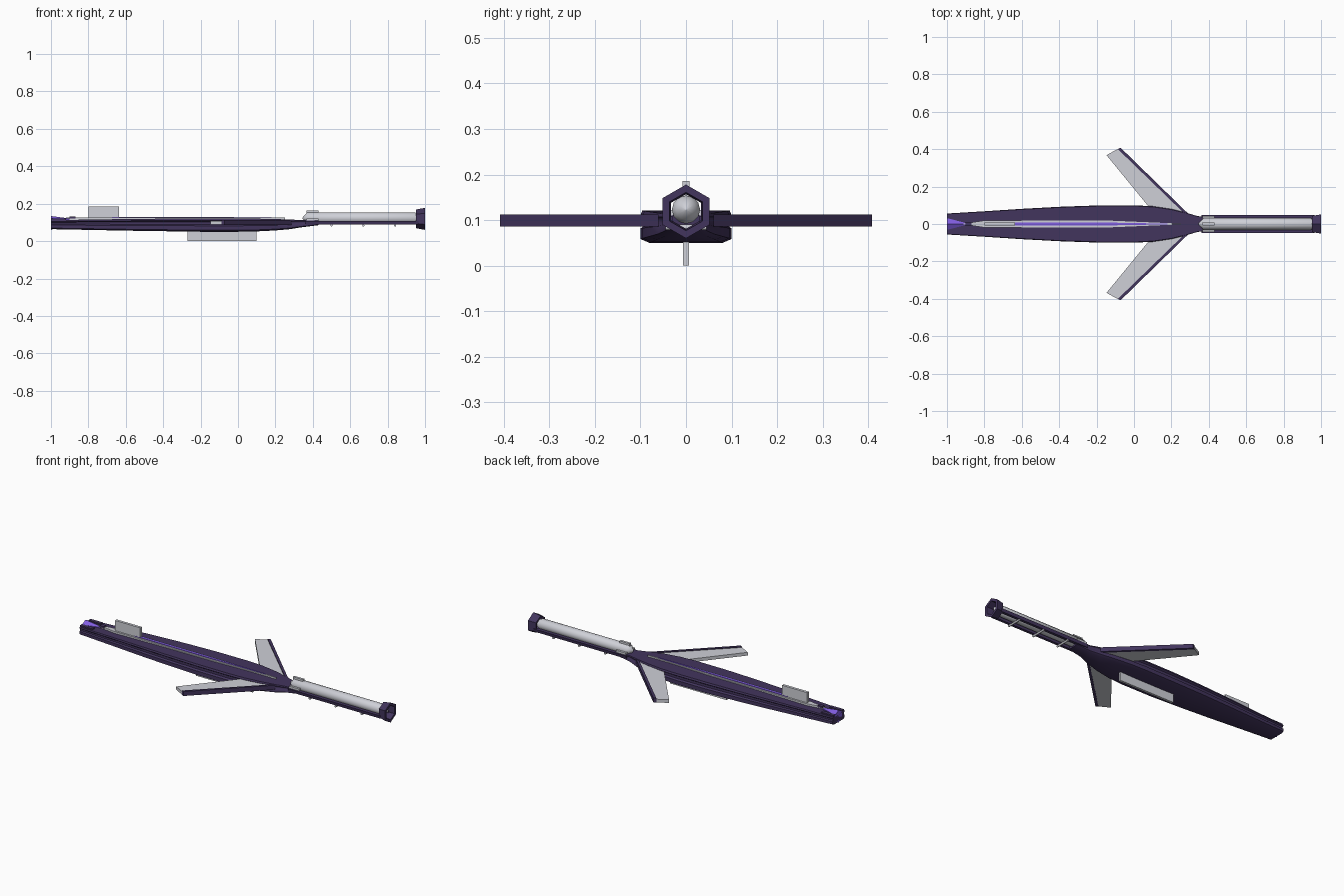
import bpy, math
from mathutils import Vector

if "Cube" in bpy.data.objects:
    bpy.data.objects.remove(bpy.data.objects["Cube"])


def mat(name, col):
    m = bpy.data.materials.new(name)
    m.diffuse_color = (*col, 1)
    m.use_nodes = True
    m.node_tree.nodes["Principled BSDF"].inputs["Base Color"].default_value = m.diffuse_color
    return m


DARK = mat("dark_violet", (0.055, 0.035, 0.11))
GLOW = mat("bright_violet", (0.22, 0.11, 0.75))
PALE = mat("pale_metal", (0.62, 0.63, 0.68))


def mesh(name, verts, faces, material, smooth=False):
    me = bpy.data.meshes.new(name)
    me.from_pydata(verts, [], faces)
    me.materials.append(material)
    ob = bpy.data.objects.new(name, me)
    bpy.context.collection.objects.link(ob)
    bpy.ops.object.select_all(action='DESELECT')
    bpy.context.view_layer.objects.active = ob
    ob.select_set(True)
    bpy.ops.object.mode_set(mode='EDIT')
    bpy.ops.mesh.select_all(action='SELECT')
    bpy.ops.mesh.normals_make_consistent(inside=False)
    bpy.ops.object.mode_set(mode='OBJECT')
    if smooth:
        bpy.ops.object.shade_smooth_by_angle(angle=math.radians(50))
    return ob


def loft(name, rings, material, smooth=False, closed=False):
    """Skin equal-sized rings; cap both ends, or join last to first."""
    n, k = len(rings[0]), len(rings)
    verts = [v for r in rings for v in r]
    faces = [(i * n + j, i * n + (j + 1) % n, (i + 1) % k * n + (j + 1) % n, (i + 1) % k * n + j)
             for i in range(k if closed else k - 1) for j in range(n)]
    if not closed:
        faces += [tuple(range(n)), tuple(range((k - 1) * n, k * n))]
    return mesh(name, verts, faces, material, smooth)


def box(name, x0, x1, y0, y1, z0, z1, material):
    return loft(name, [[(x, y0, z0), (x, y1, z0), (x, y1, z1), (x, y0, z1)] for x in (x0, x1)], material)


def ring(x, r, zc, n, turn=0.0):
    return [(x, r * math.cos(2 * math.pi * i / n + turn), zc + r * math.sin(2 * math.pi * i / n + turn))
            for i in range(n)]


def prism(name, outline, z0, z1, material):
    return loft(name, [[(x, y, z) for x, y in outline] for z in (z0, z1)], material)


# Long blade body: stations of x, half width, bottom, top
stations = [(-1, .056, .064, .112), (-.8, .068, .060, .115), (-.6, .081, .056, .118), (-.4, .092, .053, .12),
            (-.2, .099, .05, .121), (0, .1, .05, .121), (.1, .095, .052, .12), (.2, .08, .057, .118),
            (.28, .06, .064, .115), (.34, .042, .074, .113), (.43, .034, .085, .11)]
# Half section, with a shallow groove along the flank
section = [(.8, 0), (1, .12), (1, .45), (.9, .55), (.9, .75), (1, .85), (.96, 1)]
rings = []
for x, w, b, t in stations:
    half = [(x, w * u, b + (t - b) * v) for u, v in section]
    rings.append(half + [(x, -y, z) for _, y, z in reversed(half)])
loft("blade_body", rings, DARK, smooth=True)


# Raised spine with a bright inlay
def sliver(x0, x1, w):
    return [(x0, 0), (x0 + .12, w), (x1 - .4, w), (x1, .002), (x1, -.002), (x1 - .4, -w), (x0 + .12, -w)]


prism("spine", sliver(-.92, .25, .019), .1, .126, PALE)
prism("spine_inlay", sliver(-.78, .18, .009), .11, .13, GLOW)

# Bright wedge and lugs at the blade tip
loft("tip_wedge", [ring(-1, .037, .097, 6, math.pi / 6), ring(-.9, .006, .115, 6, math.pi / 6)], GLOW)
for s in (-1, 1):
    box("tip_lug", -1, -.92, s * .03, s * .05, .105, .12, DARK)
box("tip_catch", -.9, -.87, -.01, .01, .12, .131, DARK)

# Fins above and below
box("upper_fin", -.8, -.635, -.008, .008, .11, .186, PALE)
box("lower_fin", -.27, .1, -.007, .007, 0, .06, PALE)

# Swept guard wings with a dark leading edge
for s in (-1, 1):
    wing = [(.27, .06), (-.085, .402), (-.147, .368), (.105, .06)]
    edge = [(.285, .06), (-.072, .408), (-.087, .401), (.265, .06)]
    prism("guard_wing", [(x, s * y) for x, y in wing], .088, .107, PALE)
    prism("wing_edge", [(x, s * y) for x, y in edge], .086, .112, DARK)

# Grip rod with pointed ends
Z = .123
loft("grip_rod", [ring(x, r, Z, 12) for x, r in
                  ((.345, .003), (.37, .031), (.945, .031), (.965, .022), (.985, .001))], PALE, smooth=True)

# Rails beneath the grip, joined by rungs
for s in (-1, 1):
    loft("grip_rail", [[(x, s * .028, .09), (x, s * .044, .09), (x, s * .048, .108), (x, s * .028, .108)]
                       for x in (.36, .965)], DARK)
for x in (.5, .67, .84):
    loft("rung", [[(x + .006 * math.cos(a * math.pi / 4), y, .084 + .006 * math.sin(a * math.pi / 4))
                   for a in range(8)] for y in (-.045, .045)], PALE, smooth=True)

# Clips around the front of the grip
box("top_clip", .365, .43, -.007, .007, .14, .164, PALE)
for s in (-1, 1):
    box("side_clip", .365, .43, s * .028, s * .043, .11, .122, PALE)

# Hexagonal hollow pommel, slightly flared
loft("pommel_ring", [ring(x, r, .119, 6, math.pi / 6) for x, r in
                     ((.953, .05), (1, .059), (1, .042), (.953, .038))], DARK, closed=True)
